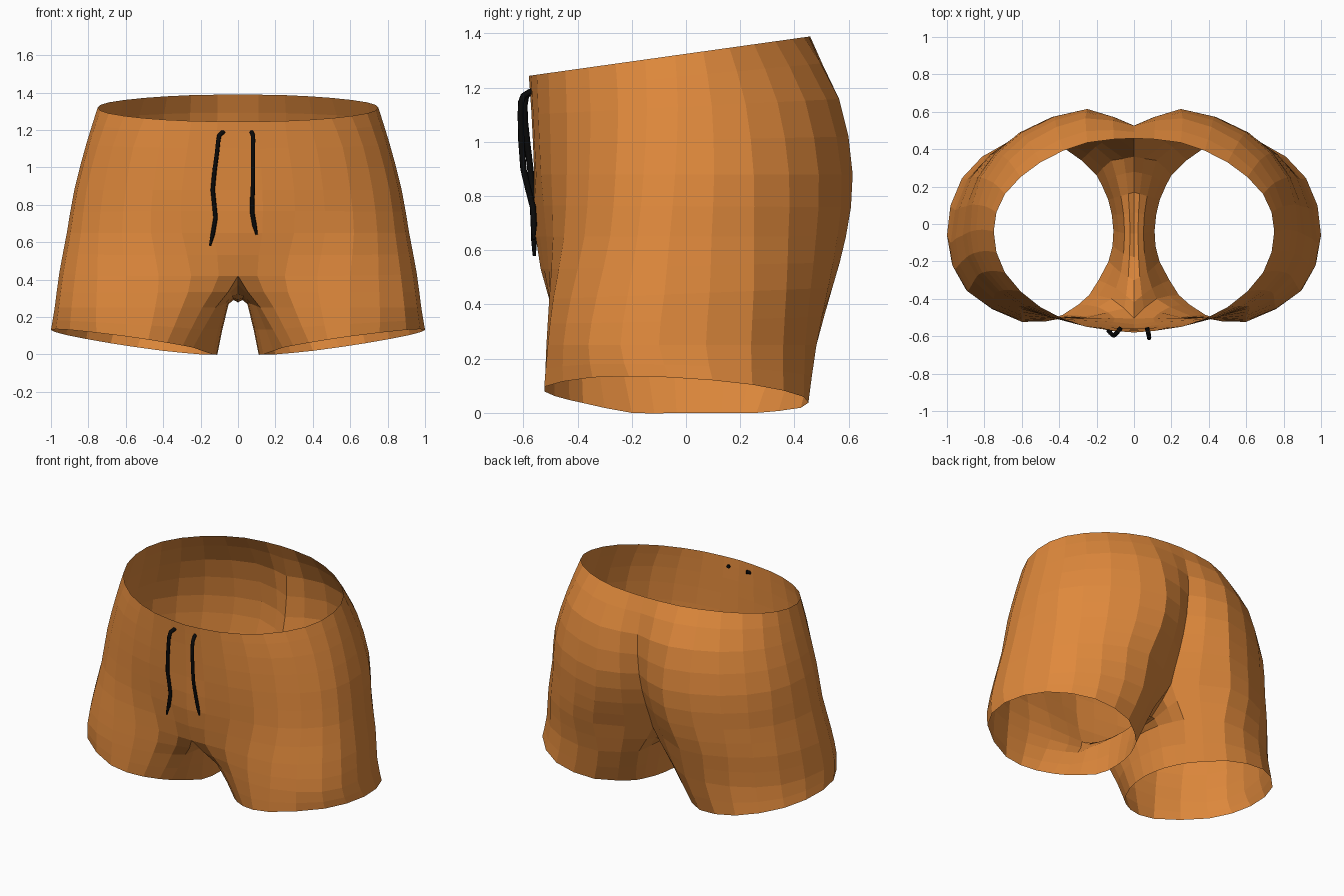
import bpy, bmesh
from mathutils import Vector

if "Cube" in bpy.data.objects:
    bpy.data.objects.remove(bpy.data.objects["Cube"])


def material(name, rgb):
    m = bpy.data.materials.new(name)
    m.diffuse_color = (*rgb, 1)
    m.use_nodes = True
    m.node_tree.nodes["Principled BSDF"].inputs["Base Color"].default_value = m.diffuse_color
    return m


orange = material("orange cloth", (0.74, 0.25, 0.045))
black = material("black cord", (0.003, 0.003, 0.003))


def refine(pts):
    """Insert a smooth midpoint between neighbouring points."""
    out = []
    for i in range(len(pts) - 1):
        a, d = pts[max(i - 1, 0)], pts[min(i + 2, len(pts) - 1)]
        b, c = pts[i], pts[i + 1]
        out += [b, (9 * (b + c) - a - d) / 16]
    return out + [pts[-1]]


def hem_z(x, y):
    return max(0, 0.146 * (x - 0.11) - 0.051 * (y + 0.035))


# Half cross-sections, front centre round the side to back centre: (x, y) and height rule
sections = [
    ([(0, -.58), (.25, -.55), (.5, -.445), (.69, -.26), (.75, -.04), (.69, .16),
      (.5, .33), (.25, .435), (0, .458)], lambda x, y: 1.325 + .14 * y),
    ([(0, -.57), (.27, -.545), (.56, -.44), (.75, -.25), (.81, -.03), (.75, .22),
      (.56, .44), (.26, .565), (0, .525)], lambda x, y: 1.13 + .05 * y),
    ([(0, -.56), (.3, -.535), (.6, -.44), (.81, -.26), (.875, -.04), (.82, .25),
      (.6, .49), (.25, .615), (0, .51)], lambda x, y: .88),
    ([(0, -.555), (.3, -.515), (.62, -.45), (.84, -.28), (.915, -.06), (.84, .25),
      (.62, .48), (.28, .59), (0, .44)], lambda x, y: .65),
    ([(0, -.505), (.25, -.5), (.6, -.49), (.87, -.33), (.955, -.08), (.87, .25),
      (.64, .46), (.33, .54), (0, .36)], lambda x, y: .44 + .04 * y),
    ([(.12, -.40), (.3, -.49), (.6, -.51), (.89, -.36), (.98, -.1), (.89, .24),
      (.64, .44), (.33, .48), (.12, .34)], lambda x, y: .25),
    ([(.24, -.38), (.38, -.485), (.6, -.523), (.9, -.345), (1, -.06), (.92, .245),
      (.68, .435), (.4, .424), (.2, .26)], hem_z),
]
# Inner-leg points: crotch seam, gusset edge, hem
inner = [
    [(0, -.3, .32), (0, -.05, .28), (0, .17, .30)],
    [(.07, -.26, .27), (.05, -.05, .27), (.07, .15, .27)],
    [(.136, -.2, 0), (.11, -.035, 0), (.138, .13, 0)],
]

rows = [[Vector((x, y, f(x, y))) for x, y in pts] for pts, f in sections]
legs = [[r[0], *map(Vector, mid), r[-1]] for r, mid in zip(rows[4:], inner)]


def grid(rws):
    cols = [refine(list(c)) for c in zip(*map(refine, rws))]
    return [list(r) for r in zip(*cols)]


outer_grid, inner_grid = grid(rows), grid(legs)
for r in outer_grid[:9]:                      # keep the centre seam on x = 0
    r[0].x = r[-1].x = 0
for k, r in enumerate(inner_grid):            # share the borders of both patches
    r[0], r[-1] = outer_grid[8 + k][0], outer_grid[8 + k][-1]
for p in inner_grid[0]:
    p.x = 0

# Shorts: one half, mirrored
bm = bmesh.new()
for g, flip in ((outer_grid, True), (inner_grid, False)):
    v = [[bm.verts.new(p) for p in r] for r in g]
    for i in range(len(v) - 1):
        for j in range(len(v[0]) - 1):
            f = [v[i][j], v[i][j + 1], v[i + 1][j + 1], v[i + 1][j]]
            bm.faces.new(f[::-1] if flip else f)
bmesh.ops.remove_doubles(bm, verts=bm.verts, dist=0.0005)
me = bpy.data.meshes.new("shorts")
bm.to_mesh(me)
bm.free()
me.materials.append(orange)
shorts = bpy.data.objects.new("shorts", me)
bpy.context.collection.objects.link(shorts)
mirror = shorts.modifiers.new("mirror", "MIRROR")
mirror.merge_threshold = 0.001


# Drawstrings: round cords hanging from the waistband
def cord(name, pts):
    cu = bpy.data.curves.new(name, "CURVE")
    cu.dimensions = "3D"
    cu.bevel_depth = 0.012
    cu.bevel_resolution = 1
    cu.use_fill_caps = True
    s = cu.splines.new("POLY")
    path = refine([Vector(p) for p in pts])
    s.points.add(len(path) - 1)
    for i, (q, p) in enumerate(zip(s.points, path)):
        q.co = (*p, 1)
        q.radius = 0.5 if i == len(path) - 1 else 1   # frayed, thinner tip
    cu.materials.append(black)
    bpy.context.collection.objects.link(bpy.data.objects.new(name, cu))


cord("left_drawstring", [(-.07, -.555, 1.19), (-.1, -.59, 1.17), (-.112, -.595, 1.08),
                         (-.135, -.572, .88), (-.12, -.562, .73), (-.15, -.56, .58)])
cord("right_drawstring", [(.07, -.555, 1.19), (.08, -.6, 1.17), (.08, -.61, 1.1),
                          (.08, -.6, .9), (.076, -.565, .76), (.1, -.562, .64)])
